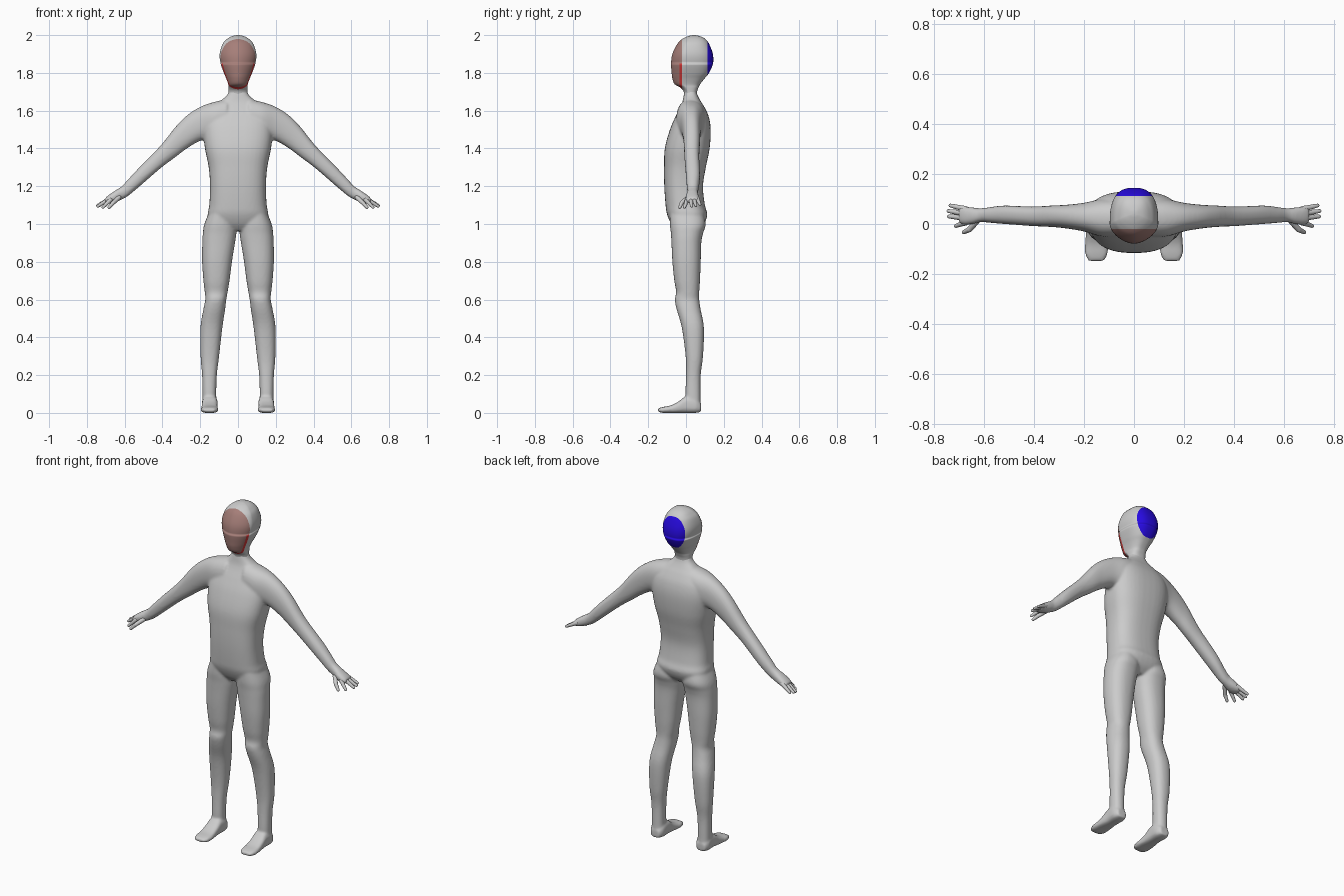
import bpy, bmesh, math
from mathutils import Vector, Matrix

if "Cube" in bpy.data.objects:
    bpy.data.objects.remove(bpy.data.objects["Cube"])


def material(name, rgb):
    m = bpy.data.materials.new(name)
    m.diffuse_color = (*rgb, 1)
    m.use_nodes = True
    m.node_tree.nodes["Principled BSDF"].inputs["Base Color"].default_value = m.diffuse_color
    return m


GREY = material("light grey", (0.6, 0.6, 0.6))
BROWN = material("dusty brown", (0.38, 0.21, 0.19))
RED = material("red", (0.65, 0.04, 0.04))
BLUE = material("blue", (0.02, 0.003, 0.75))


def spline(rows, steps):
    """Catmull-Rom through the rows of section sizes."""
    out = []
    for i in range(len(rows) - 1):
        p0, p1 = rows[max(i - 1, 0)], rows[i]
        p2, p3 = rows[i + 1], rows[min(i + 2, len(rows) - 1)]
        for k in range(steps):
            t = k / steps
            out.append([0.5 * (2 * b + (c - a) * t + (2 * a - 5 * b + 4 * c - d) * t * t
                               + (3 * b - a - 3 * c + d) * t ** 3)
                        for a, b, c, d in zip(p0, p1, p2, p3)])
    return out + [list(rows[-1])]


def loft(bm, rows, place, n0=2.3, n1=2.3, mid=0.5, segs=40, steps=5):
    """Closed tube; row = (position, a low, a high, b low, b high)."""
    rings = []
    for s, a0, a1, b0, b1 in spline(rows, steps):
        bm_mid = b0 + mid * (b1 - b0)
        ring = []
        for k in range(segs):
            t = 2 * math.pi * k / segs
            c, d = math.cos(t), math.sin(t)
            n = n0 if d < 0 else n1
            a = (a0 + a1) / 2 + (a1 - a0) / 2 * math.copysign(abs(c) ** (2 / n), c)
            reach = (bm_mid - b0) if d < 0 else (b1 - bm_mid)
            b = bm_mid + reach * math.copysign(abs(d) ** (2 / n), d)
            ring.append(bm.verts.new(place(s, a, b)))
        rings.append(ring)
    for r, q in zip(rings, rings[1:]):
        for k in range(segs):
            j = (k + 1) % segs
            bm.faces.new((r[k], r[j], q[j], q[k]))
    bm.faces.new(rings[0][::-1])
    bm.faces.new(rings[-1])


def finish(bm, name, mats):
    bmesh.ops.recalc_face_normals(bm, faces=bm.faces)
    for f in bm.faces:
        f.smooth = True
    me = bpy.data.meshes.new(name)
    bm.to_mesh(me)
    bm.free()
    for m in mats:
        me.materials.append(m)
    ob = bpy.data.objects.new(name, me)
    bpy.context.collection.objects.link(ob)
    return ob


# Torso: height, half width, front, back
torso = [(.965, .06, -.05, .06), (1.0, .14, -.078, .095), (1.05, .16, -.1, .113),
         (1.1, .152, -.108, .1), (1.2, .148, -.115, .09), (1.3, .155, -.116, .105),
         (1.4, .175, -.112, .125), (1.5, .183, -.085, .131), (1.57, .17, -.055, .12),
         (1.62, .13, -.03, .097), (1.65, .095, -.018, .078), (1.68, .06, -.012, .062),
         (1.71, .044, -.006, .053)]
# Leg: height, inner, outer, front, back
leg = [(1.08, .03, .145, -.085, .085), (1.0, .01, .178, -.085, .104),
       (.95, .009, .186, -.08, .09), (.9, .016, .189, -.077, .081),
       (.8, .032, .19, -.072, .078), (.7, .045, .183, -.062, .074),
       (.64, .055, .176, -.052, .07), (.6, .062, .173, -.059, .07),
       (.55, .068, .183, -.05, .077), (.45, .083, .199, -.022, .095),
       (.3, .1, .198, -.002, .09), (.2, .112, .19, 0, .078),
       (.1, .115, .188, -.003, .077), (.02, .113, .188, 0, .078)]
# Foot: depth, inner, outer, sole, top
foot = [(.08, .122, .178, .006, .05), (.05, .108, .191, 0, .08), (0, .108, .19, 0, .088),
        (-.04, .108, .193, 0, .06), (-.08, .105, .196, 0, .04),
        (-.12, .106, .196, 0, .032), (-.148, .12, .183, .006, .024)]
# Arm and palm: sideways, underside, top, front, back
arm = [(.06, 1.46, 1.66, -.05, .1), (.13, 1.45, 1.645, -.05, .1),
       (.2, 1.44, 1.62, -.03, .085), (.27, 1.4, 1.575, -.018, .077),
       (.33, 1.355, 1.515, -.012, .074), (.41, 1.295, 1.415, -.008, .07),
       (.52, 1.2, 1.302, 0, .074), (.58, 1.15, 1.238, .005, .067),
       (.615, 1.13, 1.2, .008, .063), (.65, 1.115, 1.177, -.001, .067),
       (.685, 1.108, 1.153, -.002, .07), (.703, 1.112, 1.138, .006, .064)]

# Body: the parts are fused into one smooth skin
bm = bmesh.new()
loft(bm, [(z, -w, w, f, b) for z, w, f, b in torso], lambda s, a, b: (a, b, s), 2.6, 2.6)
for side in (1, -1):
    loft(bm, leg, lambda s, a, b: (side * a, b, s))
    loft(bm, foot, lambda s, a, b: (side * a, s, b), 3, 3)
    loft(bm, arm, lambda s, a, b: (side * s, b, a))
body = finish(bm, "body", [GREY])
fuse = body.modifiers.new("fuse", 'REMESH')
fuse.mode = 'VOXEL'
fuse.voxel_size = 0.007
fuse.use_smooth_shade = True
soften = body.modifiers.new("soften", 'SMOOTH')
soften.factor = 0.5
soften.iterations = 6

# Fingers and thumbs: tapered rods with round joints
fingers = [[(.675, .006, 1.128), (.715, -.008, 1.088)],
           [(.685, .025, 1.13), (.742, .03, 1.094)],
           [(.685, .043, 1.13), (.744, .052, 1.098)],
           [(.675, .06, 1.135), (.736, .074, 1.103)],
           [(.63, .012, 1.14), (.66, -.022, 1.113), (.683, -.033, 1.088)]]
bm = bmesh.new()
for side in (1, -1):
    for path in fingers:
        pts = [Vector((side * x, y, z)) for x, y, z in path]
        radii = [.0125, .011, .008] if len(pts) == 3 else [.012, .0075]
        for p, r in zip(pts, radii):
            bmesh.ops.create_icosphere(bm, subdivisions=2, radius=r,
                                       matrix=Matrix.Translation(p))
        for i in range(len(pts) - 1):
            d = pts[i + 1] - pts[i]
            rot = d.to_track_quat('Z', 'Y').to_matrix().to_4x4()
            bmesh.ops.create_cone(bm, segments=16, radius1=radii[i], radius2=radii[i + 1],
                                  depth=d.length, cap_ends=False,
                                  matrix=Matrix.Translation((pts[i] + pts[i + 1]) / 2) @ rot)
finish(bm, "fingers", [GREY])

# Head and neck: height, half width, front, back
head = [(1.6, .045, .005, .05), (1.66, .049, -.008, .057), (1.7, .049, -.012, .059),
        (1.722, .05, -.03, .066), (1.74, .052, -.06, .075), (1.77, .062, -.072, .098),
        (1.8, .075, -.076, .122), (1.85, .092, -.079, .143), (1.9, .097, -.072, .142),
        (1.95, .083, -.048, .124), (1.975, .063, -.026, .107), (1.99, .042, 0, .085),
        (1.998, .018, .025, .06), (2.0, .004, .038, .046)]
bm = bmesh.new()
loft(bm, [(z, -w, w, f, b) for z, w, f, b in head], lambda s, a, b: (a, b, s),
     1.75, 2.7, mid=0.34, segs=64)
# Cut clean borders for the face panel, cheek edge and rear panel
for co, no in (((0, -.02, 0), (0, 1, 0)), ((0, -.034, 0), (0, 1, 0)),
               ((0, .113, 0), (0, 1, 0)), ((0, 0, 1.85), (0, 0, 1))):
    bmesh.ops.bisect_plane(bm, geom=bm.verts[:] + bm.edges[:] + bm.faces[:],
                           plane_co=co, plane_no=no)
for f in bm.faces:
    c = f.calc_center_median()
    if c.y < -.02 and c.z > 1.7:
        f.material_index = 2 if c.y > -.034 and c.z < 1.85 else 1
    elif c.y > .113:
        f.material_index = 3
finish(bm, "head", [GREY, BROWN, RED, BLUE])
